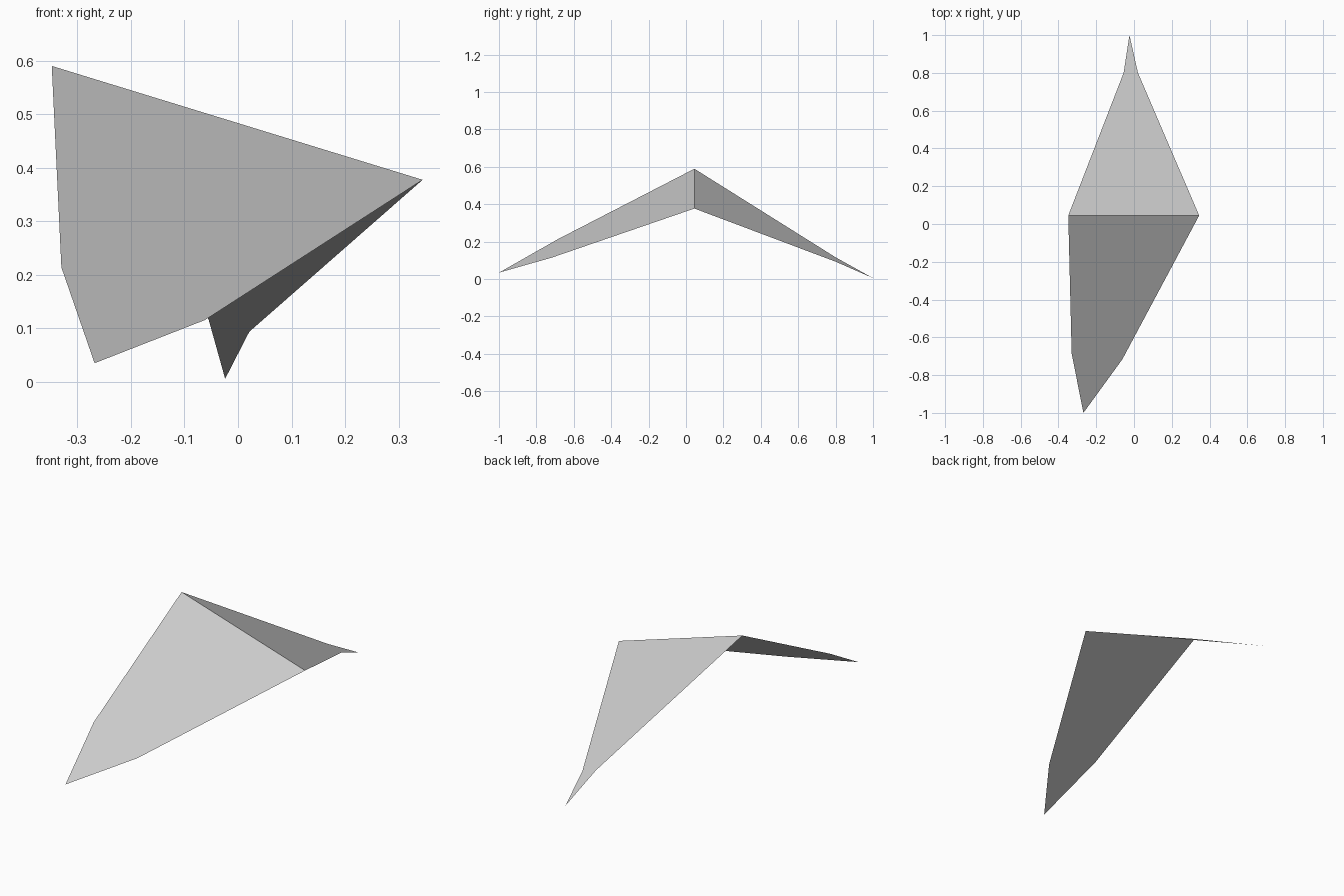
import bpy
import bmesh

default = bpy.data.objects.get("Cube")
if default:
    bpy.data.objects.remove(default, do_unlink=True)

# One plain grey sheet material
grey = bpy.data.materials.new("light_grey")
grey.use_nodes = True
colour = (0.6, 0.6, 0.6, 1)
grey.diffuse_color = colour
grey.node_tree.nodes["Principled BSDF"].inputs["Base Color"].default_value = colour

RIDGE_Y = 0.045
RIDGE_ENDS = [(-0.348, RIDGE_Y), (0.345, RIDGE_Y)]


def sheet_point(x, y):
    """Lift a plan point onto the tilted gable: a sloping ridge with equal falls."""
    return (x, y, 0.483 - 0.307 * x - 0.508 * abs(y - RIDGE_Y))


def add_panel(name, tip_outline):
    """Flat panel from the shared ridge to its pointed tip, facing up."""
    bm = bmesh.new()
    face = bm.faces.new([bm.verts.new(sheet_point(*p)) for p in RIDGE_ENDS + tip_outline])
    face.normal_update()
    if face.normal.z < 0:
        face.normal_flip()
    mesh = bpy.data.meshes.new(name)
    bm.to_mesh(mesh)
    bm.free()
    mesh.materials.append(grey)
    panel = bpy.data.objects.new(name, mesh)
    bpy.context.collection.objects.link(panel)


# Broad front panel and slender back panel, listed from left edge to right
add_panel("front_panel", [(-0.062, -0.717), (-0.268, -1.0), (-0.33, -0.685)])
add_panel("back_panel", [(0.021, 0.8), (-0.024, 1.0), (-0.055, 0.8)])
